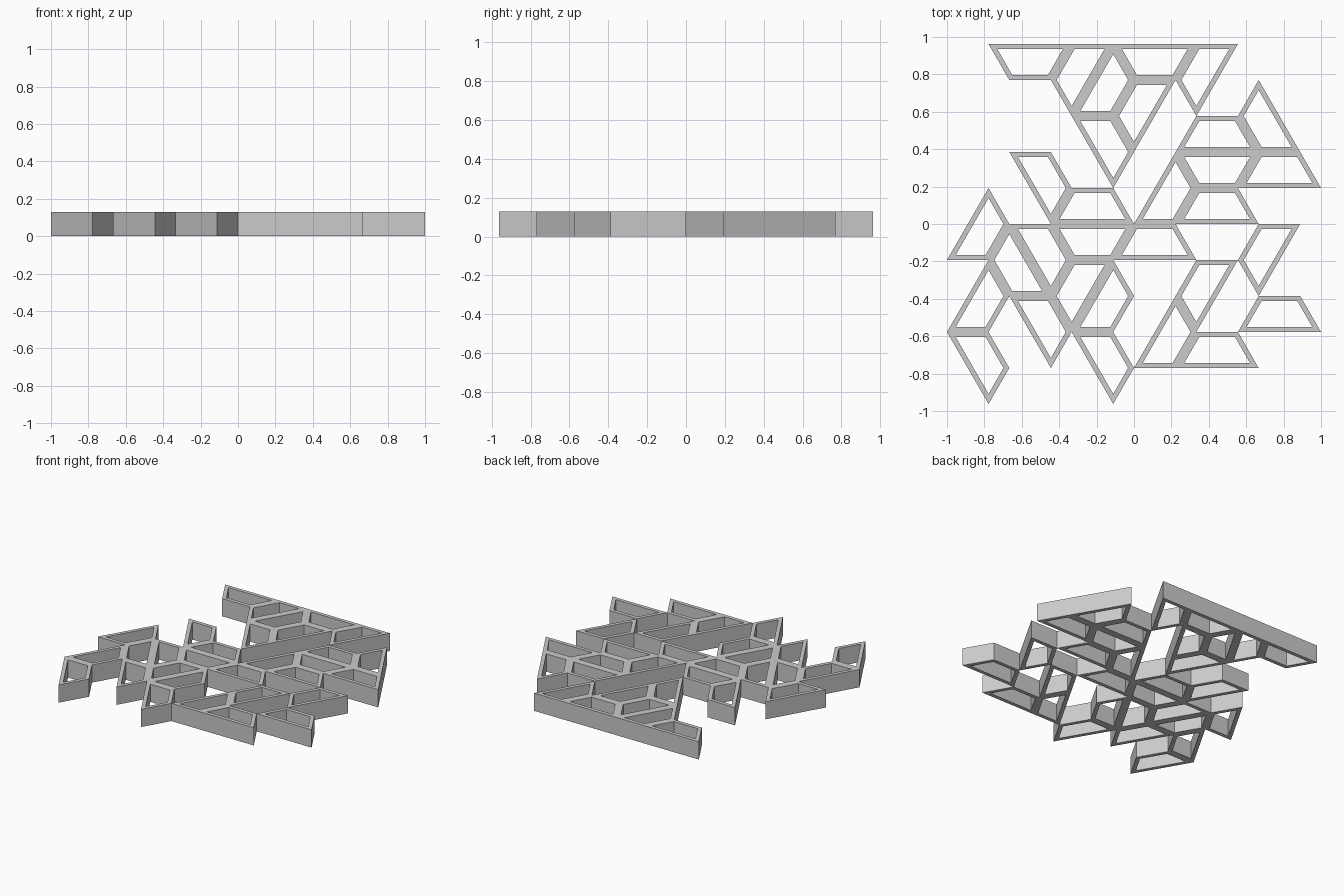
import bpy, bmesh
from math import sin, cos, pi, sqrt
from mathutils import Vector

cube = bpy.data.objects.get("Cube")
if cube:
    bpy.data.objects.remove(cube, do_unlink=True)

SIDE = 2 / 9                 # edge of the triangular lattice
ROW = SIDE * sqrt(3) / 2     # spacing of lattice rows
HEIGHT = 0.13
WALL = 0.027

grey = bpy.data.materials.new("grey plastic")
grey.use_nodes = True
colour = (0.6, 0.6, 0.6, 1)
grey.diffuse_color = colour
grey.node_tree.nodes["Principled BSDF"].inputs["Base Color"].default_value = colour


def inset(points, d):
    """Move every side of a counter-clockwise outline inward by d."""
    result = []
    for i, p in enumerate(points):
        a = (p - points[i - 1]).normalized()
        b = (points[(i + 1) % len(points)] - p).normalized()
        na, nb = Vector((-a.y, a.x)), Vector((-b.y, b.x))
        result.append(p + (na + nb) * d / (1 + na.dot(nb)))
    return result


def tile(name, column, row, turn):
    """Half-hexagon frame, open above and below, centred on its long side."""
    centre = Vector((column * SIDE / 2, row * ROW))
    outer = [centre + SIDE * Vector((cos(k * pi / 3), sin(k * pi / 3)))
             for k in range(turn, turn + 4)]
    inner = inset(outer, WALL)
    bm = bmesh.new()
    rings = [[bm.verts.new((p.x, p.y, z)) for p in loop]
             for loop, z in ((outer, 0), (outer, HEIGHT), (inner, HEIGHT), (inner, 0))]
    for r in range(4):
        lower, upper = rings[r], rings[(r + 1) % 4]
        for i in range(4):
            j = (i + 1) % 4
            bm.faces.new((lower[i], lower[j], upper[j], upper[i]))
    bmesh.ops.recalc_face_normals(bm, faces=bm.faces)
    mesh = bpy.data.meshes.new(name)
    bm.to_mesh(mesh)
    bm.free()
    mesh.materials.append(grey)
    bpy.context.collection.objects.link(bpy.data.objects.new(name, mesh))


# Tile positions (half-column, row) grouped by turn in sixths of a circle
tiles = {
    0: [(7, -3), (4, -4), (1, -1), (-2, 0), (4, 0), (4, 2), (7, 1)],
    1: [(7, -1), (4, -2), (-2, -2), (4, 4), (1, 3), (-2, 4)],
    2: [(-5, -1), (7, 3)],
    3: [(-2, 0), (4, 2), (1, 5), (-5, 5)],
    4: [(1, -3), (-8, 0), (-8, -2), (-2, -2), (1, 1), (-2, 4)],
    5: [(-5, 1), (-5, -1), (-8, -4), (-5, -3), (-2, -4), (-2, 2)],
}
count = 0
for turn, places in tiles.items():
    for column, row in places:
        count += 1
        tile(f"trapezoid_frame_{count}", column, row, turn)
